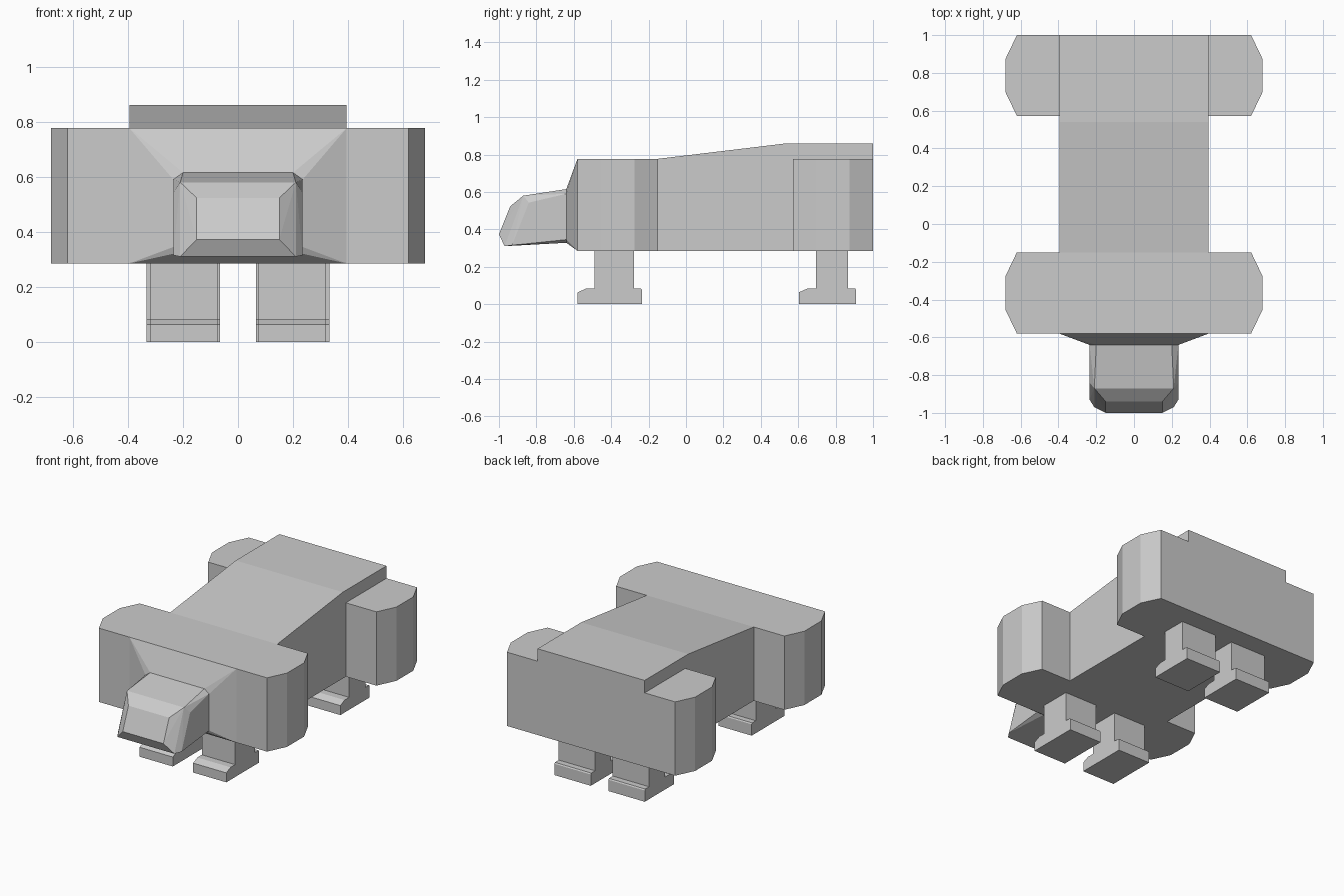
import bpy
import bmesh
from mathutils import Vector

if "Cube" in bpy.data.objects:
    bpy.data.objects.remove(bpy.data.objects["Cube"], do_unlink=True)

grey = bpy.data.materials.new("plain_grey")
grey.use_nodes = True
colour = (0.6, 0.6, 0.6, 1)
grey.diffuse_color = colour
grey.node_tree.nodes["Principled BSDF"].inputs["Base Color"].default_value = colour


def finish(name, bm):
    bmesh.ops.recalc_face_normals(bm, faces=bm.faces)
    mesh = bpy.data.meshes.new(name)
    bm.to_mesh(mesh)
    bm.free()
    mesh.materials.append(grey)
    obj = bpy.data.objects.new(name, mesh)
    bpy.context.collection.objects.link(obj)
    return obj


def prism(name, points, offset):
    """Extrude a flat outline along an offset."""
    bm = bmesh.new()
    face = bm.faces.new([bm.verts.new(p) for p in points])
    moved = bmesh.ops.extrude_face_region(bm, geom=[face], use_keep_orig=True)["geom"]
    bmesh.ops.translate(bm, vec=Vector(offset),
                        verts=[v for v in moved if isinstance(v, bmesh.types.BMVert)])
    return finish(name, bm)


def side_profile(name, yz, x0, x1):
    return prism(name, [(x0, y, z) for y, z in yz], (x1 - x0, 0, 0))


def mirrored_hull(name, points):
    """Convex faceted solid from the points of its left half."""
    bm = bmesh.new()
    for x, y, z in points:
        for s in (1, -1):
            bm.verts.new((s * x, y, z))
    bmesh.ops.convex_hull(bm, input=bm.verts)
    bmesh.ops.dissolve_limit(bm, angle_limit=0.05, verts=bm.verts, edges=bm.edges)
    return finish(name, bm)


FLOOR, SHOULDER, RUMP = 0.285, 0.777, 0.86
HALF, FLARE, WIDE = 0.395, 0.62, 0.68

# Torso behind the shoulders, rising towards the rump
side_profile("torso", [(-0.15, FLOOR), (-0.15, SHOULDER), (0.54, RUMP),
                       (1, RUMP), (1, FLOOR)], -HALF, HALF)


# Faceted bulges over the legs
def bulge(front, back, side):
    flank = [(FLARE, front), (WIDE, front + 0.125), (WIDE, back - 0.125), (FLARE, back)]
    return [(side * x, y, FLOOR) for x, y in flank]


height = (0, 0, SHOULDER - FLOOR)
prism("shoulders", bulge(-0.58, -0.15, 1) + bulge(-0.58, -0.15, -1)[::-1], height)
for label, s in (("left", 1), ("right", -1)):
    outline = [(s * HALF, 0.572, FLOOR)] + bulge(0.572, 1, s) + [(s * HALF, 1, FLOOR)]
    prism(label + "_haunch", outline, height)

# Neck tapering from the shoulders to the back of the head
collar = [(0.2, -0.64, 0.615), (0.235, -0.64, 0.59),
          (0.235, -0.64, 0.345), (0.2, -0.64, 0.328)]
mirrored_hull("neck", collar + [(HALF, -0.58, FLOOR), (HALF, -0.58, SHOULDER)])

# Head with a chamfered snout
mirrored_hull("head", collar + [
    (0.21, -0.87, 0.58), (0.15, -0.94, 0.523), (0.15, -1, 0.373),
    (0.21, -0.97, 0.31), (0.235, -0.84, 0.543), (0.235, -0.93, 0.315)])

# Legs and stepped feet: foot front/back, leg front/back, inner/outer edge
legs = {"front": (-0.58, -0.235, -0.488, -0.278, 0.075, 0.32),
        "rear": (0.603, 0.91, 0.695, 0.865, 0.065, 0.333)}
for end, (toe, heel, shin, calf, inner, outer) in legs.items():
    profile = [(toe, 0), (toe, 0.063), (toe + 0.045, 0.083), (shin, 0.083),
               (shin, FLOOR), (calf, FLOOR), (calf, 0.083),
               (heel - 0.005, 0.083), (heel, 0.075), (heel, 0)]
    for label, s in (("left", 1), ("right", -1)):
        side_profile(f"{end}_{label}_leg", profile, s * inner, s * outer)
